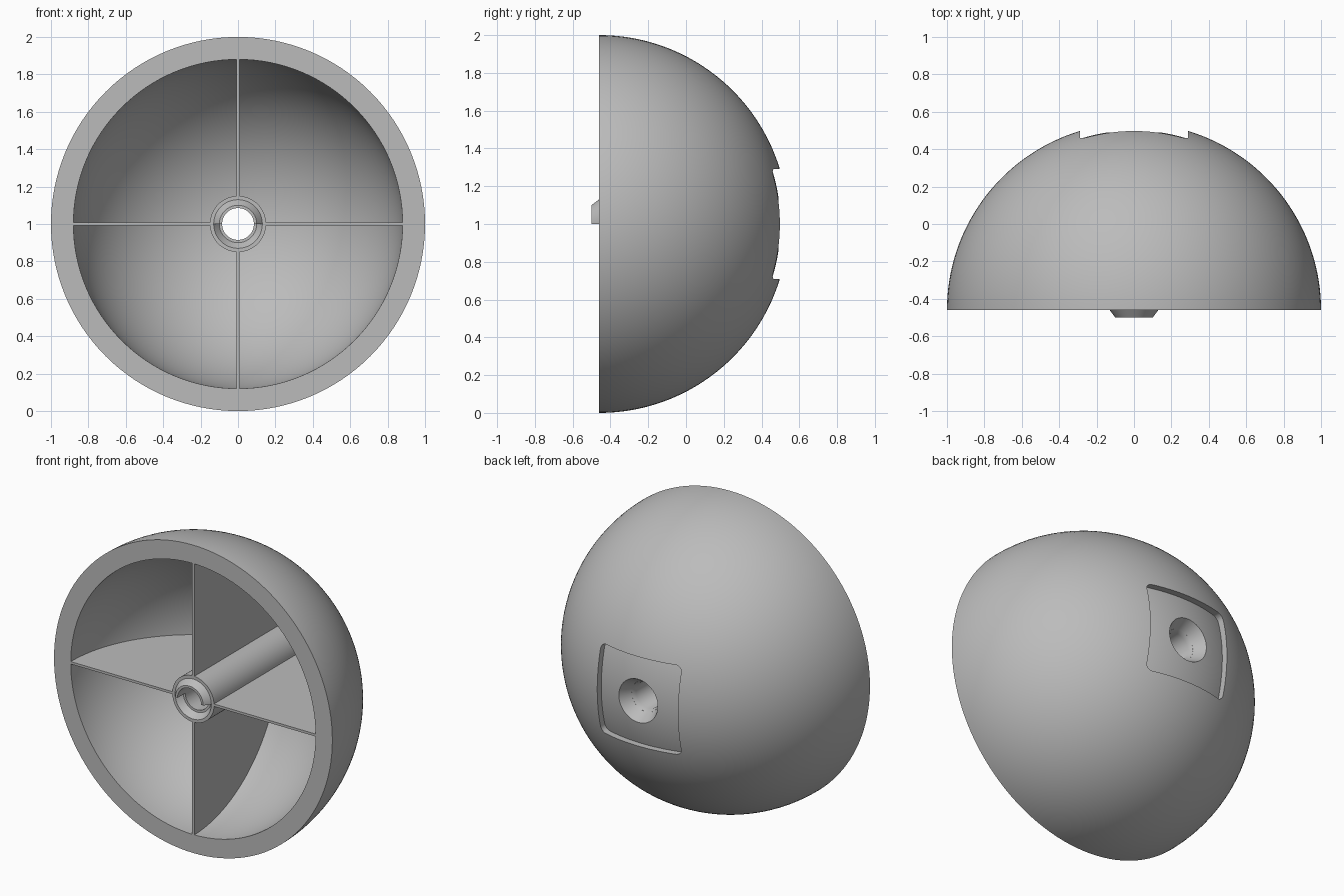
import bpy, bmesh
from math import pi, sin, cos, asin, sqrt
from mathutils import Matrix

if "Cube" in bpy.data.objects:
    bpy.data.objects.remove(bpy.data.objects["Cube"])

CENTRE = (0, -0.46, 1)      # centre of the sphere, on the flat rim plane
OUTER, INNER, FLOOR = 1.0, 0.88, 0.96
BORE, HUB = 0.085, 0.15
RIB = 0.016

grey = bpy.data.materials.new("plain grey")
grey.use_nodes = True
colour = (0.5, 0.5, 0.5, 1)
grey.diffuse_color = colour
grey.node_tree.nodes["Principled BSDF"].inputs["Base Color"].default_value = colour


def finish(name, bm):
    """Turn a bmesh into a placed object with the grey material."""
    bmesh.ops.recalc_face_normals(bm, faces=bm.faces)
    mesh = bpy.data.meshes.new(name)
    bm.to_mesh(mesh)
    bm.free()
    mesh.materials.append(grey)
    obj = bpy.data.objects.new(name, mesh)
    obj.location = CENTRE
    bpy.context.collection.objects.link(obj)
    return obj


def lathe(name, profile, start=0, sweep=2 * pi, steps=128):
    """Revolve a closed (radius, depth) profile about the y axis."""
    bm = bmesh.new()
    full = sweep >= 2 * pi
    rings = []
    for i in range(steps if full else steps + 1):
        a = start + sweep * i / steps
        rings.append([bm.verts.new((r * cos(a), d, r * sin(a))) for r, d in profile])
    n = len(profile)
    for i in range(steps):
        p, q = rings[i], rings[(i + 1) % len(rings)]
        for j in range(n):
            k = (j + 1) % n
            bm.faces.new((p[j], p[k], q[k], q[j]))
    if not full:
        bm.faces.new(rings[0])
        bm.faces.new(rings[-1])
    return finish(name, bm)


def extrude(name, points, vector):
    """Extrude a flat outline along a vector."""
    bm = bmesh.new()
    face = bm.faces.new([bm.verts.new(p) for p in points])
    geom = bmesh.ops.extrude_face_region(bm, geom=[face], use_keep_orig=True)["geom"]
    bmesh.ops.translate(bm, vec=vector,
                        verts=[v for v in geom if isinstance(v, bmesh.types.BMVert)])
    return finish(name, bm)


def arc(radius, r_from, r_to, steps=48):
    """(radius, depth) points on a sphere between two distances from the axis."""
    a, b = asin(r_from / radius), asin(r_to / radius)
    angles = [a + (b - a) * i / steps for i in range(steps + 1)]
    return [(radius * sin(t), radius * cos(t)) for t in angles]


def cut(target, cutter):
    """Subtract the cutter and discard it."""
    mod = target.modifiers.new("cut", 'BOOLEAN')
    mod.operation, mod.solver, mod.object = 'DIFFERENCE', 'EXACT', cutter
    cutter.hide_render = True
    bpy.context.view_layer.update()
    bpy.context.view_layer.objects.active = target
    bpy.ops.object.modifier_apply(modifier=mod.name)
    bpy.data.objects.remove(cutter)


# Hemispherical shell with a countersunk hole at the pole
shell = lathe("dome_shell", arc(OUTER, 0.16, OUTER) + arc(INNER, INNER, 0.099))

# Rounded square pocket in the back, its floor following a smaller sphere
half, corner = 0.29, 0.04
outline = []
for q in range(4):
    sx, sz = (1, -1, -1, 1)[q], (1, 1, -1, -1)[q]
    for i in range(9):
        a = pi / 2 * (q + i / 8)
        outline.append((sx * (half - corner) + corner * cos(a), 0.7,
                        sz * (half - corner) + corner * sin(a)))
pocket = extrude("pocket_cutter", outline, (0, 0.5, 0))
bm = bmesh.new()
bmesh.ops.create_uvsphere(bm, u_segments=128, v_segments=96, radius=FLOOR,
                          matrix=Matrix.Rotation(pi / 2, 4, 'X'))
cut(pocket, finish("floor_cutter", bm))
cut(shell, pocket)

# Central tube, its bore opening into the countersink
hub = lathe("central_tube", [(BORE, 0), (HUB, 0), (HUB, 0.875), (0.099, 0.875), (BORE, 0.85)])

# Half-round locating socket below, matching half-round key above
cut(hub, lathe("socket_cutter", [(0.07, -0.01), (0.1375, -0.01), (0.10, 0.04), (0.07, 0.04)],
               pi, pi, 64))
key = lathe("locating_key", [(BORE, 0), (0.13, 0), (0.10, -0.04), (BORE, -0.04)], 0, pi, 64)

# Four thin ribs between the tube and the shell
ribs = []
start = HUB - 0.001
side = [(start, 0)] + arc(INNER + 0.001, start, INNER + 0.001)
for i, label in enumerate(("left", "top", "right", "bottom")):
    rib = extrude(label + "_rib", [(r, d, -RIB / 2) for r, d in side], (0, 0, RIB))
    rib.data.transform(Matrix.Rotation(-i * pi / 2, 4, 'Y'))
    ribs.append(rib)

# Smooth curved faces, keep edges crisp
bpy.ops.object.select_all(action='DESELECT')
for obj in [shell, hub, key] + ribs:
    obj.select_set(True)
bpy.context.view_layer.objects.active = shell
bpy.ops.object.shade_smooth_by_angle(angle=pi / 6)
